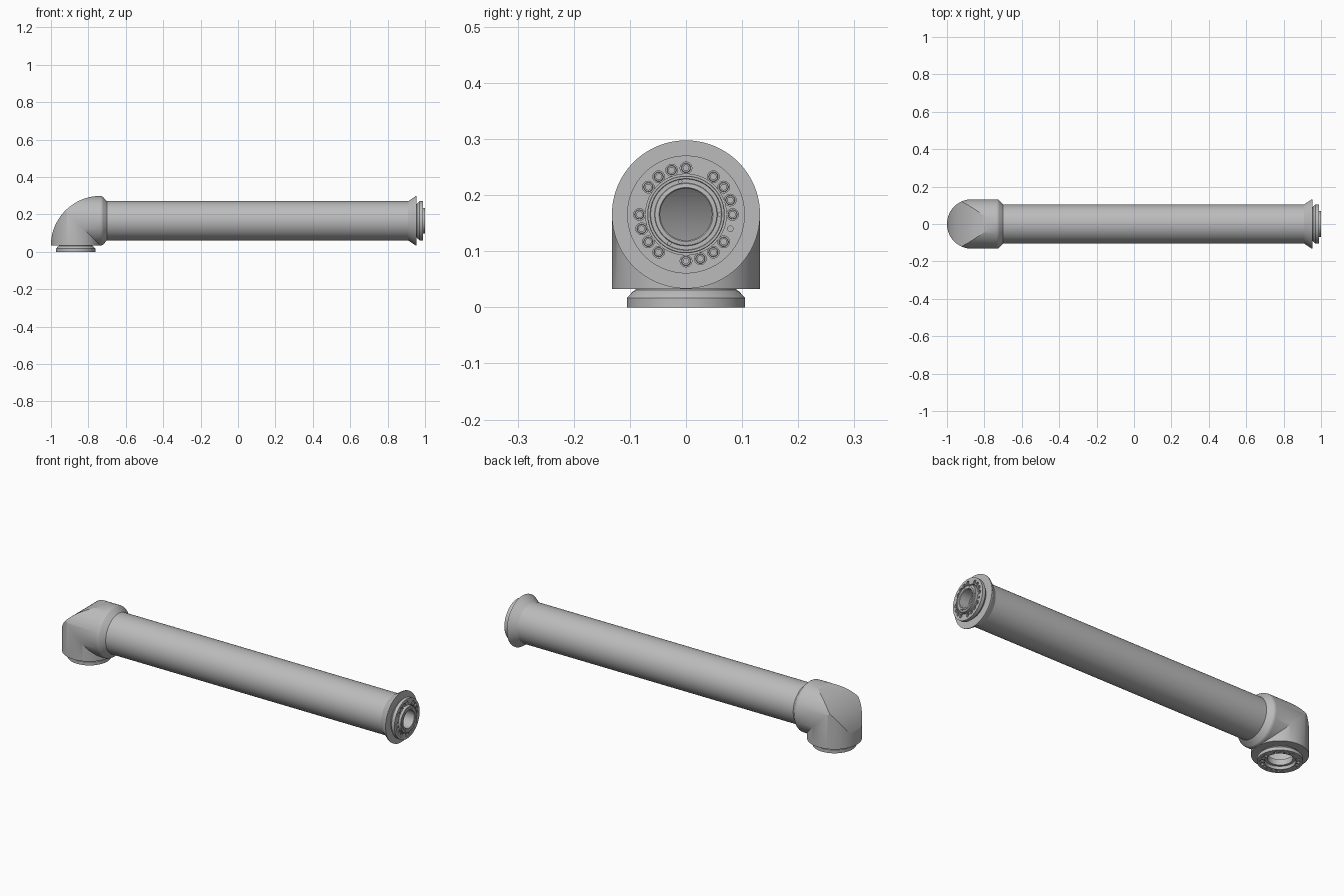
import bpy, bmesh
from math import sin, cos, pi, radians
from mathutils import Matrix

if "Cube" in bpy.data.objects:
    bpy.data.objects.remove(bpy.data.objects["Cube"])

AXIS_Z = 0.1655      # height of the tube's axis
ELBOW_X = -0.868     # vertical axis of the elbow
BEND = (-0.735, 0, 0.033)

metal = bpy.data.materials.new("grey_metal")
metal.use_nodes = True
metal.diffuse_color = (0.5, 0.5, 0.5, 1)
metal.node_tree.nodes["Principled BSDF"].inputs["Base Color"].default_value = (0.5, 0.5, 0.5, 1)


def make_object(name, bm, matrix=Matrix()):
    bmesh.ops.remove_doubles(bm, verts=bm.verts, dist=1e-6)
    bmesh.ops.recalc_face_normals(bm, faces=bm.faces)
    mesh = bpy.data.meshes.new(name)
    bm.to_mesh(mesh)
    bm.free()
    mesh.materials.append(metal)
    obj = bpy.data.objects.new(name, mesh)
    obj.matrix_world = matrix
    bpy.context.collection.objects.link(obj)
    return obj


def activate(obj):
    bpy.ops.object.select_all(action='DESELECT')
    obj.select_set(True)
    bpy.context.view_layer.objects.active = obj


def smooth(obj):
    activate(obj)
    bpy.ops.object.shade_smooth_by_angle(angle=radians(25))


def boolean(obj, cutter, operation):
    cutter.hide_render = True
    mod = obj.modifiers.new("cut", 'BOOLEAN')
    mod.object, mod.operation, mod.solver = cutter, operation, 'EXACT'
    activate(obj)
    bpy.ops.object.modifier_apply(modifier=mod.name)
    bpy.data.objects.remove(cutter)


def lathe(bm, profile, segments, x=0, y=0):
    """Spin a closed (height, radius) loop about a local vertical axis."""
    rings = []
    for i in range(segments):
        a = 2 * pi * i / segments
        rings.append([bm.verts.new((x + r * cos(a), y + r * sin(a), h)) for h, r in profile])
    for i, ring in enumerate(rings):
        after = rings[(i + 1) % segments]
        for j in range(len(profile)):
            k = (j + 1) % len(profile)
            bm.faces.new((ring[j], ring[k], after[k], after[j]))


def elbow_solid(name, r, bottom, end, bend_radius):
    """Two mitred cylinders, trimmed by a rounded back."""
    bm = bmesh.new()
    n = 96
    rings = [[], [], []]
    for i in range(n):
        c, s = r * cos(2 * pi * i / n), r * sin(2 * pi * i / n)
        points = ((ELBOW_X + c, s, bottom), (ELBOW_X + c, s, AXIS_Z - c), (end, s, AXIS_Z - c))
        for ring, p in zip(rings, points):
            ring.append(bm.verts.new(p))
    for low, high in zip(rings, rings[1:]):
        for i in range(n):
            j = (i + 1) % n
            bm.faces.new((low[i], low[j], high[j], high[i]))
    bm.faces.new(rings[0])
    bm.faces.new(rings[2])
    solid = make_object(name, bm)
    bm = bmesh.new()
    bmesh.ops.create_cone(bm, cap_ends=True, segments=160, radius1=bend_radius,
                          radius2=bend_radius, depth=0.5,
                          matrix=Matrix.Translation(BEND) @ Matrix.Rotation(pi / 2, 4, 'X'))
    boolean(solid, make_object("bend_trim", bm), 'INTERSECT')
    return solid


# Hollow elbow with an opening in its floor
elbow = elbow_solid("elbow", 0.132, 0.033, -0.735, 0.2655)
boolean(elbow, elbow_solid("elbow_hollow", 0.12, 0.045, -0.72, 0.253), 'DIFFERENCE')
bm = bmesh.new()
bmesh.ops.create_cone(bm, cap_ends=True, segments=64, radius1=0.062, radius2=0.062, depth=0.06,
                      matrix=Matrix.Translation((ELBOW_X, 0, 0.03)))
boolean(elbow, make_object("floor_bore", bm), 'DIFFERENCE')
smooth(elbow)

# Long tube with its collar and flared end
along_x = Matrix.Rotation(pi / 2, 4, 'Y')
bm = bmesh.new()
lathe(bm, [(-0.735, 0.132), (-0.727, 0.131), (-0.722, 0.128), (-0.704, 0.108), (-0.7, 0.105),
           (0.91, 0.105), (0.95, 0.132), (0.955, 0.132), (0.955, 0.08),
           (0.94, 0.08), (0.94, 0.1), (-0.735, 0.1)], 96)
smooth(make_object("tube", bm, Matrix.Translation((0, 0, AXIS_Z)) @ along_x))

# Bolted flanges: one with a raised spigot, one with a matching socket
rim = [(-0.012, 0.09), (0.002, 0.09), (0.004, 0.094), (0.016, 0.105), (0.033, 0.105), (0.033, 0.072)]
spigot = [(0.023, 0.072), (0.023, 0.069), (0.044, 0.069), (0.045, 0.068), (0.045, 0.064),
          (0.042, 0.063), (0.042, 0.056), (0.044, 0.055), (0.045, 0.048), (0.043, 0.046),
          (-0.012, 0.046)]
socket = [(0.018, 0.07), (0.018, 0.058), (-0.012, 0.058)]
bolt = [(0.021, 0), (0.021, 0.0085), (0.03, 0.0085), (0.031, 0.0078), (0.031, 0.005),
        (0.026, 0.005), (0.026, 0)]


def pocket(depth, r):
    return [(depth, 0), (depth, r), (0.06, r), (0.06, 0)]


def flange(name, inner, matrix, pins):
    body, cuts, bolts = bmesh.new(), bmesh.new(), bmesh.new()
    lathe(body, rim + inner, 96)
    for step in range(20):
        if step in (4, 9, 14):
            continue
        a = radians(18 * step)
        x, y = -0.083 * sin(a), 0.083 * cos(a)
        if step == 19:          # plain dowel hole
            lathe(cuts, pocket(0.022, 0.005), 16, x, y)
        else:
            lathe(cuts, pocket(0.022, 0.0105), 20, x, y)
            lathe(bolts, bolt, 16, x, y)
    for degrees in pins:
        a = radians(degrees)
        lathe(cuts, pocket(0.036, 0.003), 12, -0.0595 * sin(a), 0.0595 * cos(a))
    obj = make_object(name, body, matrix)
    boolean(obj, make_object(name + "_holes", cuts, matrix), 'DIFFERENCE')
    smooth(obj)
    smooth(make_object(name + "_bolts", bolts, matrix))


flange("end_flange", spigot, Matrix.Translation((0.955, 0, AXIS_Z)) @ along_x, (0, 100, 240))
flange("base_flange", socket,
       Matrix.Translation((ELBOW_X, 0, 0.033)) @ Matrix.Rotation(pi, 4, 'X'), ())
